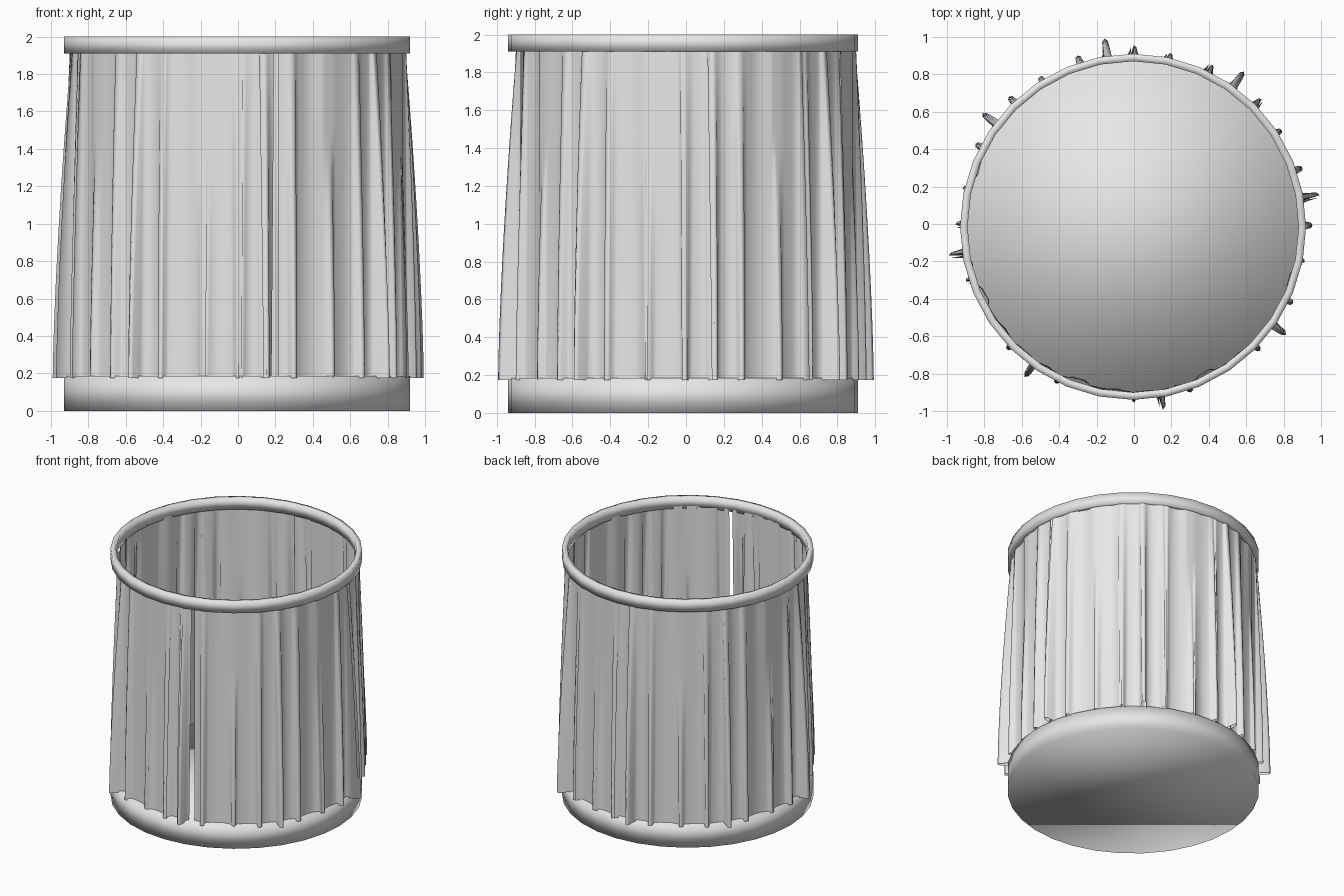
import bpy, bmesh, math, random

random.seed(4)
cube = bpy.data.objects.get("Cube")
if cube:
    bpy.data.objects.remove(cube)

grey = bpy.data.materials.new("light grey")
grey.use_nodes = True
grey.diffuse_color = (0.8, 0.8, 0.8, 1)
grey.node_tree.nodes["Principled BSDF"].inputs["Base Color"].default_value = (0.8, 0.8, 0.8, 1)

CENTRE = (-0.005, -0.015)   # the hard parts sit slightly off the curtain's axis
SIDES = 32


def finish(name, bm):
    mesh = bpy.data.meshes.new(name)
    bm.to_mesh(mesh)
    bm.free()
    for poly in mesh.polygons:
        poly.use_smooth = True
    mesh.materials.append(grey)
    obj = bpy.data.objects.new(name, mesh)
    bpy.context.collection.objects.link(obj)
    return obj


def circle(bm, radius, z):
    steps = [2 * math.pi * i / SIDES for i in range(SIDES)]
    return [bm.verts.new((CENTRE[0] + radius * math.cos(a),
                          CENTRE[1] + radius * math.sin(a), z)) for a in steps]


def bridge(bm, lower, upper):
    for i in range(SIDES):
        j = (i + 1) % SIDES
        bm.faces.new((lower[i], lower[j], upper[j], upper[i]))


# Round floor plinth with soft shading over its caps
bm = bmesh.new()
bottom, top = circle(bm, 0.925, 0), circle(bm, 0.925, 0.185)
bridge(bm, bottom, top)
bm.faces.new(top)
bm.faces.new(bottom[::-1])
finish("floor_plinth", bm)

# Rail ring with a tall rectangular section
bm = bmesh.new()
section = [(0.885, 1.91), (0.925, 1.91), (0.925, 2.0), (0.885, 2.0)]
loops = [circle(bm, r, z) for r, z in section]
for k in range(4):
    bridge(bm, loops[k], loops[(k + 1) % 4])
bmesh.ops.recalc_face_normals(bm, faces=bm.faces)
finish("rail_ring", bm)

# Curtain: each eighth repeats the same folds (angle, height, top of fold)
FOLDS = [(0, 0.055, 1), (9.5, 0.105, 1), (18.7, 0.05, 1), (33, 0.04, 0.68)]
FIN = [(-2.1, 0), (-1.3, 0.22), (-1.0, 0.85), (-0.2, 1), (0.7, 0.85),
       (0.9, 0.22), (2.0, 0)]
VALLEYS = [(4.7, 0.0), (14, -0.005), (23, -0.012), (27.5, -0.018), (39, -0.008)]
ROWS = 16
Z_LOW, Z_HIGH = 0.175, 1.93


def curtain_columns():
    columns = []
    for eighth in range(8):
        for centre, height, reach in FOLDS:
            lean = random.uniform(-0.6, 0.6)
            for offset, share in FIN:
                columns.append((eighth * 45 + centre, offset + lean * share,
                                height * share, reach))
        for angle, dip in VALLEYS:
            columns.append((eighth * 45 + angle, 0, dip, 1))
    return sorted(columns, key=lambda c: c[0] + c[1])


def curtain_point(column, t):
    angle, offset, push, reach = column
    fade = max(0, 1 - (t / reach) ** 1.5)
    radius = 0.9 - 0.008 * t
    radius += push * (0.12 * (reach == 1) + 0.88 * fade) if push > 0 else push
    turn = math.radians(angle + offset * (1 + 0.5 * t))
    z = Z_LOW + (Z_HIGH - Z_LOW) * t
    return radius * math.cos(turn), radius * math.sin(turn), z


bm = bmesh.new()
columns = curtain_columns()
grid = [[bm.verts.new(curtain_point(c, k / ROWS)) for k in range(ROWS + 1)]
        for c in columns]
for i, column in enumerate(columns):
    # The entry slit stays open beside one tall front fold
    if 280.8 < column[0] + column[1] < 283:
        continue
    a, b = grid[i], grid[(i + 1) % len(columns)]
    for k in range(ROWS):
        bm.faces.new((a[k], b[k], b[k + 1], a[k + 1]))
finish("curtain", bm)
